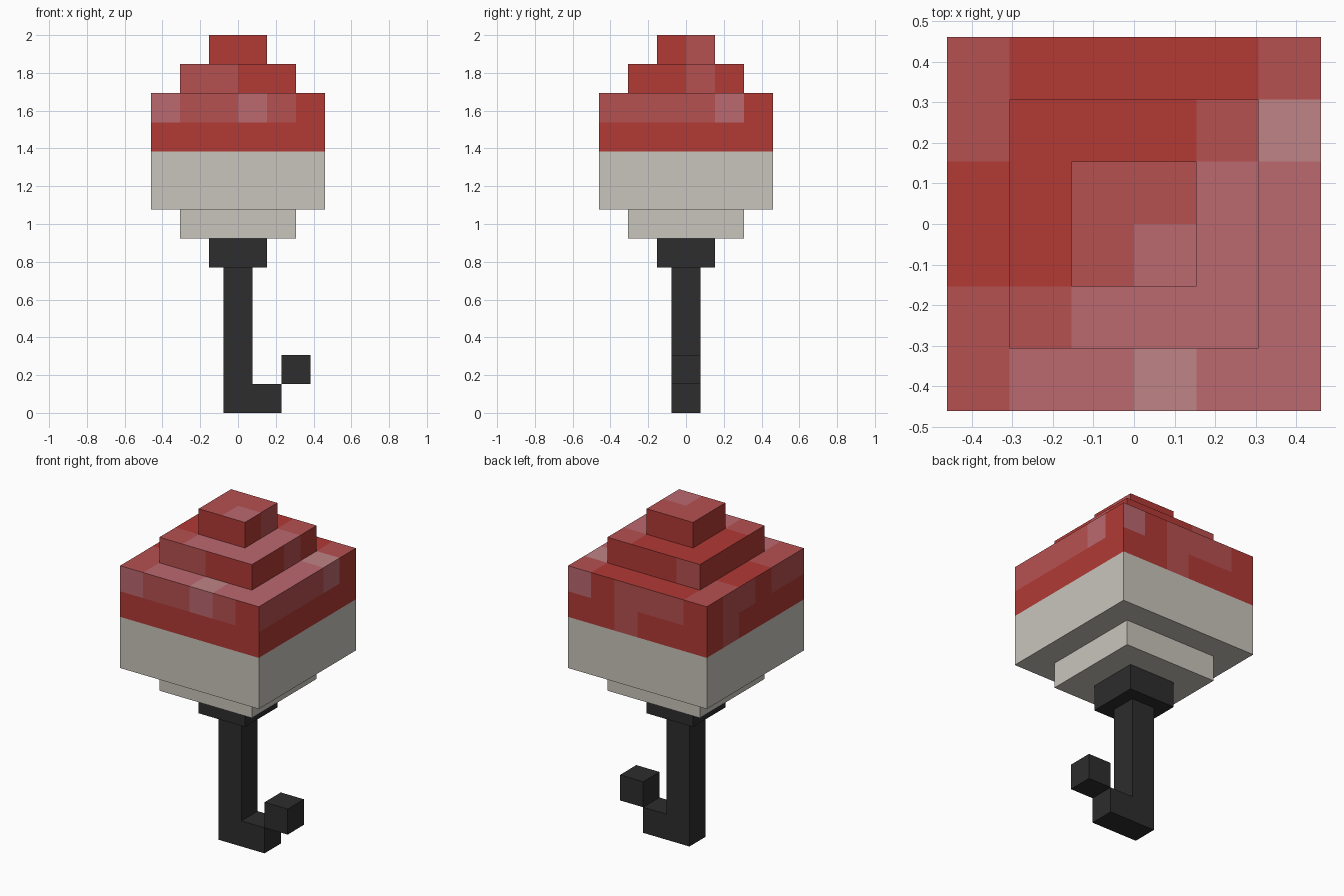
import bpy
import bmesh
from mathutils import Vector

if "Cube" in bpy.data.objects:
    bpy.data.objects.remove(bpy.data.objects["Cube"], do_unlink=True)

U = 2 / 13  # one block


def material(name, rgb):
    linear = [((c / 255 + 0.055) / 1.055) ** 2.4 for c in rgb] + [1.0]
    mat = bpy.data.materials.new(name)
    mat.use_nodes = True
    mat.diffuse_color = linear
    bsdf = mat.node_tree.nodes["Principled BSDF"]
    bsdf.inputs["Base Color"].default_value = linear
    bsdf.inputs["Roughness"].default_value = 0.8
    return mat


REDS = [material("deep red", (178, 58, 53)), material("soft red", (182, 80, 80)),
        material("pink", (187, 104, 111)), material("pale pink", (192, 131, 134))]
GREY = material("warm grey", (201, 197, 188))
BLACK = material("charcoal", (45, 45, 45))


def box(name, lo, hi, mats):
    """Box between two corners given in blocks."""
    bm = bmesh.new()
    bmesh.ops.create_cube(bm, size=1)
    lo, hi = Vector(lo), Vector(hi)
    for v in bm.verts:
        v.co = (lo + hi) / 2 + v.co * (hi - lo)
    mesh = bpy.data.meshes.new(name)
    for mat in mats:
        mesh.materials.append(mat)
    obj = bpy.data.objects.new(name, mesh)
    bpy.context.collection.objects.link(obj)
    return obj, bm


def finish(obj, bm):
    bmesh.ops.scale(bm, vec=(U, U, U), verts=bm.verts)
    bm.to_mesh(obj.data)
    bm.free()


def plain(name, lo, hi, mat):
    finish(*box(name, lo, hi, [mat]))


def painted_tier(name, half, z0, z1, paint):
    """Red tier cut into blocks; each side has rows of shades from the top down.
    D deep red, M soft red, P pink, L pale pink; columns run along +x or +y."""
    obj, bm = box(name, (-half, -half, z0), (half, half, z1), REDS)
    cuts = [(axis, k) for axis in (0, 1) for k in range(1 - half, half)]
    cuts += [(2, z) for z in range(z0 + 1, z1)]
    for axis, k in cuts:
        normal, point = Vector(), Vector()
        normal[axis], point[axis] = 1, k
        geom = bm.verts[:] + bm.edges[:] + bm.faces[:]
        bmesh.ops.bisect_plane(bm, geom=geom, plane_co=point, plane_no=normal)
    bm.normal_update()
    for f in bm.faces:
        c, n = f.calc_center_median(), f.normal
        if abs(n.z) > 0.5:
            side = "top" if n.z > 0 else "bottom"
            col, row = c.x + half, half - c.y
        elif abs(n.y) > 0.5:
            side = "front" if n.y < 0 else "back"
            col, row = c.x + half, z1 - c.z
        else:
            side = "left" if n.x > 0 else "right"
            col, row = c.y + half, z1 - c.z
        if side in paint:
            f.material_index = "DMPL".index(paint[side][int(row)][int(col)])
    finish(obj, bm)


# Red stepped cap
painted_tier("cap_lower_tier", 3, 9, 11, {
    "top": ["MDDDDM", "MDDDDL", "DDDDDP", "DDDDDP", "MDDDDP", "MPPLPP"],
    "front": ["PMMPMD", "DDDDDD"],
    "back": ["DMMMDP", "DDDMDD"],
    "left": ["MMMMPD", "DDDDDD"],
    "right": ["MMDMMD", "DDDDMD"]})
painted_tier("cap_middle_tier", 2, 11, 12, {
    "top": ["DDDM", "DDDP", "DDDP", "MPPP"],
    "front": ["MMDD"], "back": ["MDDD"], "left": ["DDMD"]})
painted_tier("cap_top_tier", 1, 12, 13, {
    "top": ["MM", "MP"], "left": ["DM"]})

# Grey underside
plain("body_band", (-3, -3, 7), (3, 3, 9), GREY)
plain("body_base", (-2, -2, 6), (2, 2, 7), GREY)

# Dark collar, stem and hook
plain("collar", (-1, -1, 5), (1, 1, 6), BLACK)
plain("stem", (-0.5, -0.5, 0), (0.5, 0.5, 5), BLACK)
plain("hook_foot", (0.5, -0.5, 0), (1.5, 0.5, 1), BLACK)
plain("hook_tip", (1.5, -0.5, 1), (2.5, 0.5, 2), BLACK)
